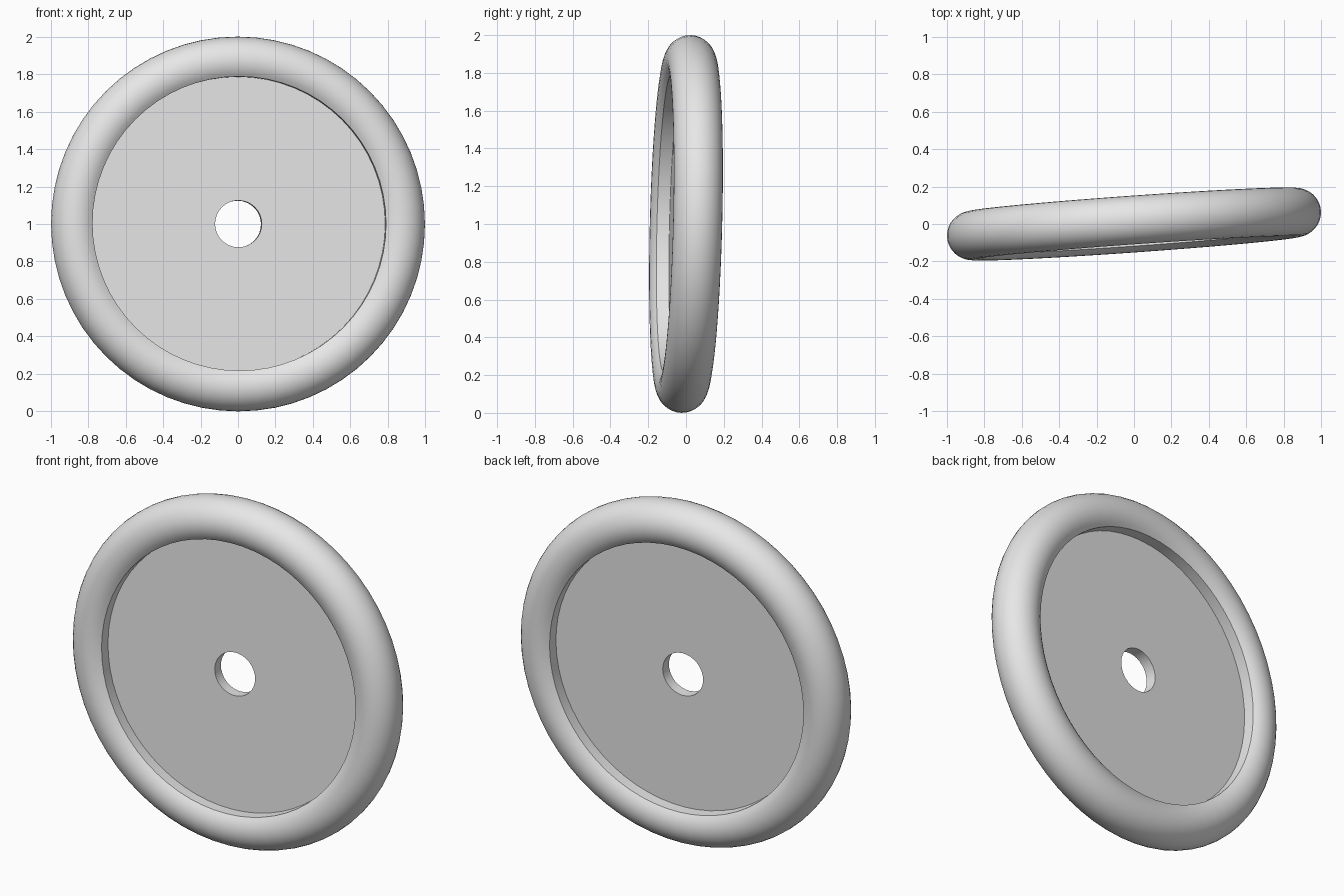
import bpy, math
from mathutils import Matrix, Vector

cube = bpy.data.objects.get("Cube")
if cube:
    bpy.data.objects.remove(cube, do_unlink=True)

grey = bpy.data.materials.new("light_grey")
grey.use_nodes = True
grey.diffuse_color = (0.8, 0.8, 0.8, 1)
grey.node_tree.nodes["Principled BSDF"].inputs["Base Color"].default_value = (0.8, 0.8, 0.8, 1)

TUBE_RADIUS, RING_RADIUS, RIM_RADIUS = 0.13, 0.87, 0.785
HOLE_RADIUS, DISC_HALF = 0.125, 0.032

# The wheel leans slightly: its axle is turned and tipped away from y
axle = Vector((-0.071, 1, -0.025)).normalized()
turn = Vector((0, 1, 0)).rotation_difference(axle).to_matrix().to_4x4()
place = Matrix.Translation((0, 0, 1)) @ turn


def revolve(name, profile, segments):
    """Spin a closed (radius, y) profile about the axle."""
    n = len(profile)
    verts, faces = [], []
    for i in range(segments):
        a = 2 * math.pi * i / segments
        verts += [place @ Vector((r * math.cos(a), y, r * math.sin(a))) for r, y in profile]
        j = (i + 1) % segments
        for k in range(n):
            m = (k + 1) % n
            faces.append((i * n + k, i * n + m, j * n + m, j * n + k))
    mesh = bpy.data.meshes.new(name)
    mesh.from_pydata(verts, [], faces)
    mesh.materials.append(grey)
    obj = bpy.data.objects.new(name, mesh)
    bpy.context.collection.objects.link(obj)
    bpy.ops.object.select_all(action="DESELECT")
    obj.select_set(True)
    bpy.context.view_layer.objects.active = obj
    # Outward normals
    bpy.ops.object.mode_set(mode="EDIT")
    bpy.ops.mesh.select_all(action="SELECT")
    bpy.ops.mesh.normals_make_consistent(inside=False)
    bpy.ops.object.mode_set(mode="OBJECT")
    bpy.ops.object.shade_smooth_by_angle(angle=math.radians(30))
    return obj


# Tyre: round tube with a flat inner wall
limit = math.acos((RIM_RADIUS - RING_RADIUS) / TUBE_RADIUS)
steps = 24
tube = []
for s in range(steps + 1):
    a = -limit + 2 * limit * s / steps
    tube.append((RING_RADIUS + TUBE_RADIUS * math.cos(a), TUBE_RADIUS * math.sin(a)))
revolve("tyre", tube, 64)

# Centre disc with axle hole, its edge sunk into the tyre
outer = RIM_RADIUS + 0.005
revolve("centre_disc", [(HOLE_RADIUS, -DISC_HALF), (outer, -DISC_HALF),
                        (outer, DISC_HALF), (HOLE_RADIUS, DISC_HALF)], 32)
